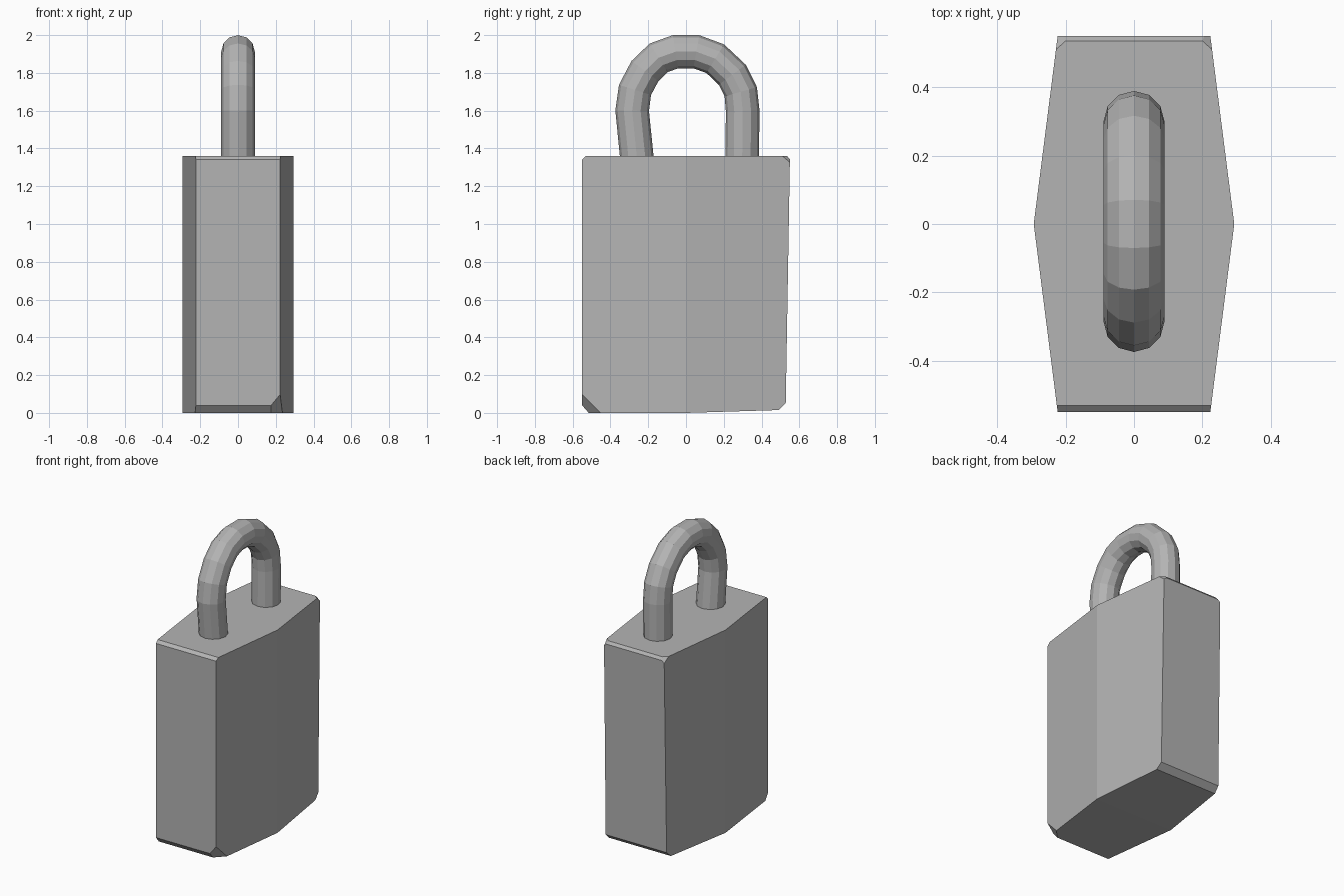
import bpy, bmesh
from math import cos, sin, tau
from mathutils import Vector

if "Cube" in bpy.data.objects:
    bpy.data.objects.remove(bpy.data.objects["Cube"])

metal = bpy.data.materials.new("dark_metal")
metal.diffuse_color = (0.455, 0.455, 0.455, 1)
metal.use_nodes = True
metal.node_tree.nodes["Principled BSDF"].inputs["Base Color"].default_value = metal.diffuse_color


def finish(bm, name):
    bmesh.ops.recalc_face_normals(bm, faces=bm.faces)
    mesh = bpy.data.meshes.new(name)
    bm.to_mesh(mesh)
    bm.free()
    mesh.materials.append(metal)
    obj = bpy.data.objects.new(name, mesh)
    bpy.context.collection.objects.link(obj)
    return obj


def slice_off(bm, a, b, c):
    """Trim everything outside the plane through three points and cap the cut."""
    a, b, c = Vector(a), Vector(b), Vector(c)
    n = (b - a).cross(c - a).normalized()
    if n.dot(a - Vector((0, 0, 0.7))) < 0:
        n = -n
    geom = bm.verts[:] + bm.edges[:] + bm.faces[:]
    bmesh.ops.bisect_plane(bm, geom=geom, plane_co=a, plane_no=n, clear_outer=True)
    edges = [e for e in bm.edges if e.is_boundary]
    if edges:
        bmesh.ops.holes_fill(bm, edges=edges, sides=0)


def slice_profile(bm, p, q):
    """Trim along a y-z line, right across the width."""
    slice_off(bm, (0, *p), (0, *q), (1, *p))


# Lock body: a block trimmed to a hexagonal plan
bm = bmesh.new()
bmesh.ops.create_cube(bm, size=1)
for v in bm.verts:
    v.co = Vector((v.co.x * 0.8, v.co.y * 1.1, (v.co.z + 0.5) * 1.36))
for sx in (-1, 1):
    for sy in (-1, 1):
        slice_off(bm, (sx * 0.293, 0, 0), (sx * 0.223, sy * 0.55, 0), (sx * 0.293, 0, 1))

# Leaning back, tilted underside and worn edges
for p, q in [((0.55, 1.345), (0.528, 0.05)), ((0, 0), (0.49, 0.015)),
             ((0.49, 0.015), (0.527, 0.05)), ((-0.55, 0.04), (-0.515, 0)),
             ((-0.55, 1.342), (-0.53, 1.36)), ((0.55, 1.342), (0.535, 1.36))]:
    slice_profile(bm, p, q)

# Chipped corners
for s in (-1, 1):
    slice_off(bm, (s * 0.2, 0.535, 1.36), (s * 0.23, 0.508, 1.36), (s * 0.225, 0.55, 1.325))
slice_off(bm, (0.225, -0.55, 0.10), (0.175, -0.55, 0.04), (0.238, -0.45, 0))
finish(bm, "lock_body")

# Shackle: twelve-sided tube swept along a slightly uneven arch
path = [(-0.255, 1.30), (-0.285, 1.60), (-0.27, 1.71), (-0.217, 1.81),
        (-0.145, 1.88), (-0.055, 1.912), (0.055, 1.912), (0.155, 1.875),
        (0.245, 1.79), (0.290, 1.70), (0.300, 1.60), (0.297, 1.30)]
pts = [Vector((0, *p)) for p in path]
radius, sides = 0.089, 12
bm = bmesh.new()
rings = []
for i, p in enumerate(pts):
    t_in = (p - pts[max(i - 1, 0)]).normalized()
    t_out = (pts[min(i + 1, len(pts) - 1)] - p).normalized()
    t = (t_in + t_out).normalized()
    side = Vector((1, 0, 0)).cross(t)
    rings.append([bm.verts.new(p + radius * (Vector((cos(k * tau / sides), 0, 0))
                                             + side * sin(k * tau / sides)))
                  for k in range(sides)])
for r0, r1 in zip(rings, rings[1:]):
    for k in range(sides):
        j = (k + 1) % sides
        bm.faces.new((r0[k], r0[j], r1[j], r1[k]))
bm.faces.new(rings[0])
bm.faces.new(rings[-1])
finish(bm, "shackle")
